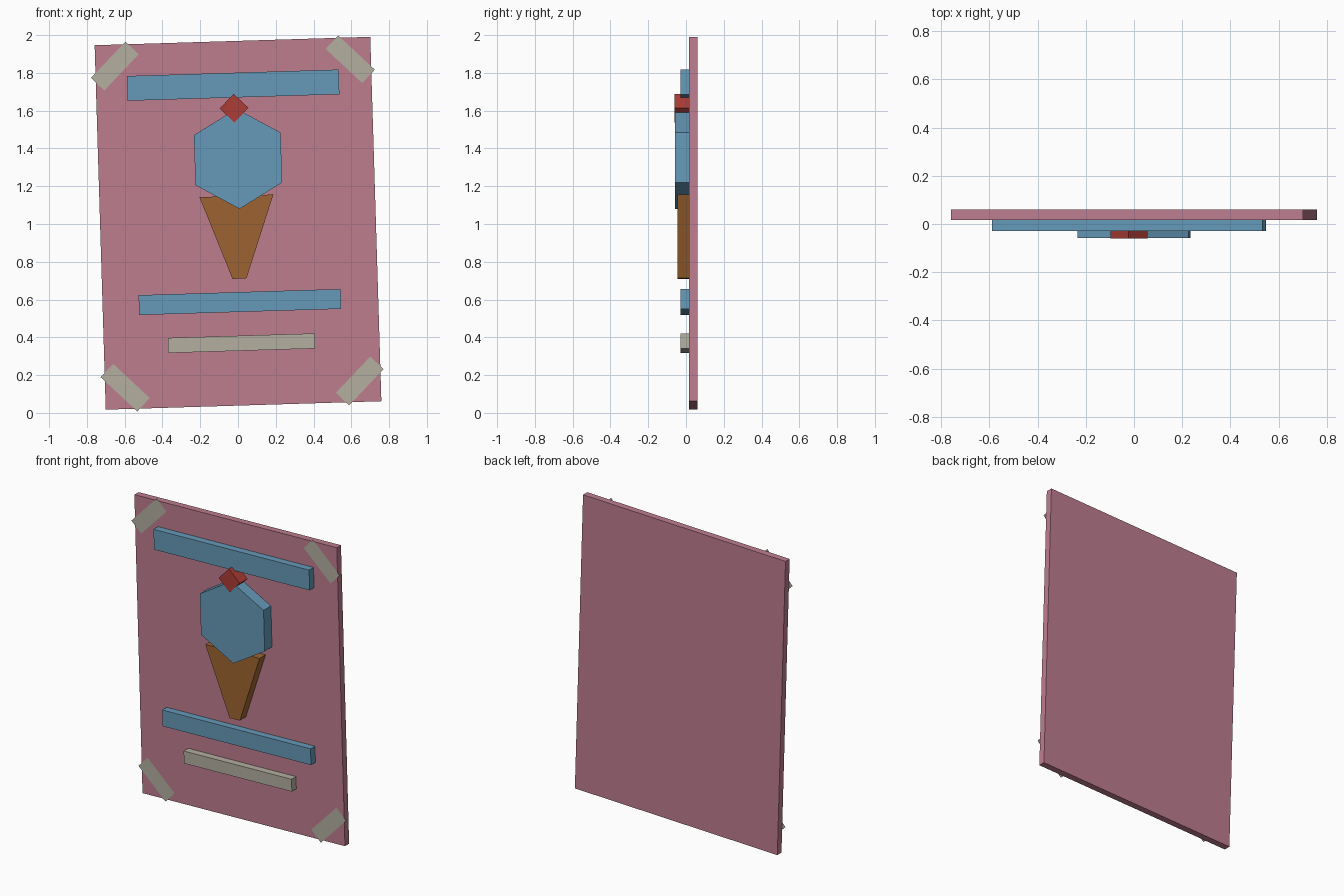
import bpy, bmesh, math

if "Cube" in bpy.data.objects:
    bpy.data.objects.remove(bpy.data.objects["Cube"])

TILT = 0.0305          # whole sign leans slightly anticlockwise
BOARD_FRONT = 0.017


def srgb(r, g, b):
    return [((c / 255 + 0.055) / 1.055) ** 2.4 for c in (r, g, b)] + [1]


def material(name, *rgb):
    m = bpy.data.materials.new(name)
    m.diffuse_color = srgb(*rgb)
    m.use_nodes = True
    m.node_tree.nodes["Principled BSDF"].inputs["Base Color"].default_value = m.diffuse_color
    return m


PINK = material("dusty_pink", 190, 125, 143)
BLUE = material("soft_blue", 102, 154, 185)
BROWN = material("waffle_brown", 157, 100, 49)
RED = material("cherry_red", 172, 60, 53)
BEIGE = material("paper_beige", 180, 175, 160)


def slab(name, outline, front, back, mat):
    """Extrude an (x, z) outline from front y to back y; flat sheet if back is None."""
    bm = bmesh.new()
    face = bm.faces.new([bm.verts.new((x, front, z)) for x, z in outline])
    if back is not None:
        rim = bmesh.ops.extrude_face_region(bm, geom=[face], use_keep_orig=True)
        moved = [v for v in rim["geom"] if isinstance(v, bmesh.types.BMVert)]
        bmesh.ops.translate(bm, verts=moved, vec=(0, back - front, 0))
        bmesh.ops.recalc_face_normals(bm, faces=bm.faces)
    elif face.normal.y > 0 or (face.normal_update() or face.normal.y > 0):
        face.normal_flip()
    mesh = bpy.data.meshes.new(name)
    bm.to_mesh(mesh)
    bm.free()
    mesh.materials.append(mat)
    ob = bpy.data.objects.new(name, mesh)
    bpy.context.collection.objects.link(ob)
    return ob


def rect(cx, cz, length, width, angle):
    c, s = math.cos(angle), math.sin(angle)
    corners = [(-1, -1), (1, -1), (1, 1), (-1, 1)]
    return [(cx + c * a * length / 2 - s * b * width / 2,
             cz + s * a * length / 2 + c * b * width / 2) for a, b in corners]


def polygon(cx, cz, radius, sides):
    steps = [TILT + math.pi / 2 + i * math.tau / sides for i in range(sides)]
    return [(cx + radius * math.cos(t), cz + radius * math.sin(t)) for t in steps]


# Backing board
slab("board", rect(0, 1.004, 1.46, 1.93, TILT), BOARD_FRONT, 0.06, PINK)

# Raised bars
for name, x, z, length, width, mat in [
        ("title_bar", -0.026, 1.735, 1.122, 0.131, BLUE),
        ("text_bar", 0.01, 0.587, 1.07, 0.105, BLUE),
        ("small_bar", 0.0185, 0.369, 0.778, 0.08, BEIGE)]:
    slab(name, rect(x, z, length, width, TILT), -0.029, BOARD_FRONT, mat)

# Ice cream: cone, scoop and cherry
cone = [(-0.204, 1.142), (-0.029, 0.709), (0.045, 0.713), (0.187, 1.156)]
slab("cone", cone, -0.045, BOARD_FRONT, BROWN)
slab("scoop", polygon(0, 1.345, 0.265, 6), -0.059, BOARD_FRONT, BLUE)
slab("cherry", polygon(-0.021, 1.613, 0.076, 4), -0.0605, BOARD_FRONT, RED)

# Flat tape strips over the corners
for name, x, z, degrees in [
        ("tape_top_left", -0.652, 1.836, 46.5),
        ("tape_top_right", 0.594, 1.872, -43),
        ("tape_bottom_left", -0.597, 0.134, -43),
        ("tape_bottom_right", 0.644, 0.169, 46.5)]:
    slab(name, rect(x, z, 0.265, 0.097, math.radians(degrees)),
         BOARD_FRONT - 0.003, None, BEIGE)
